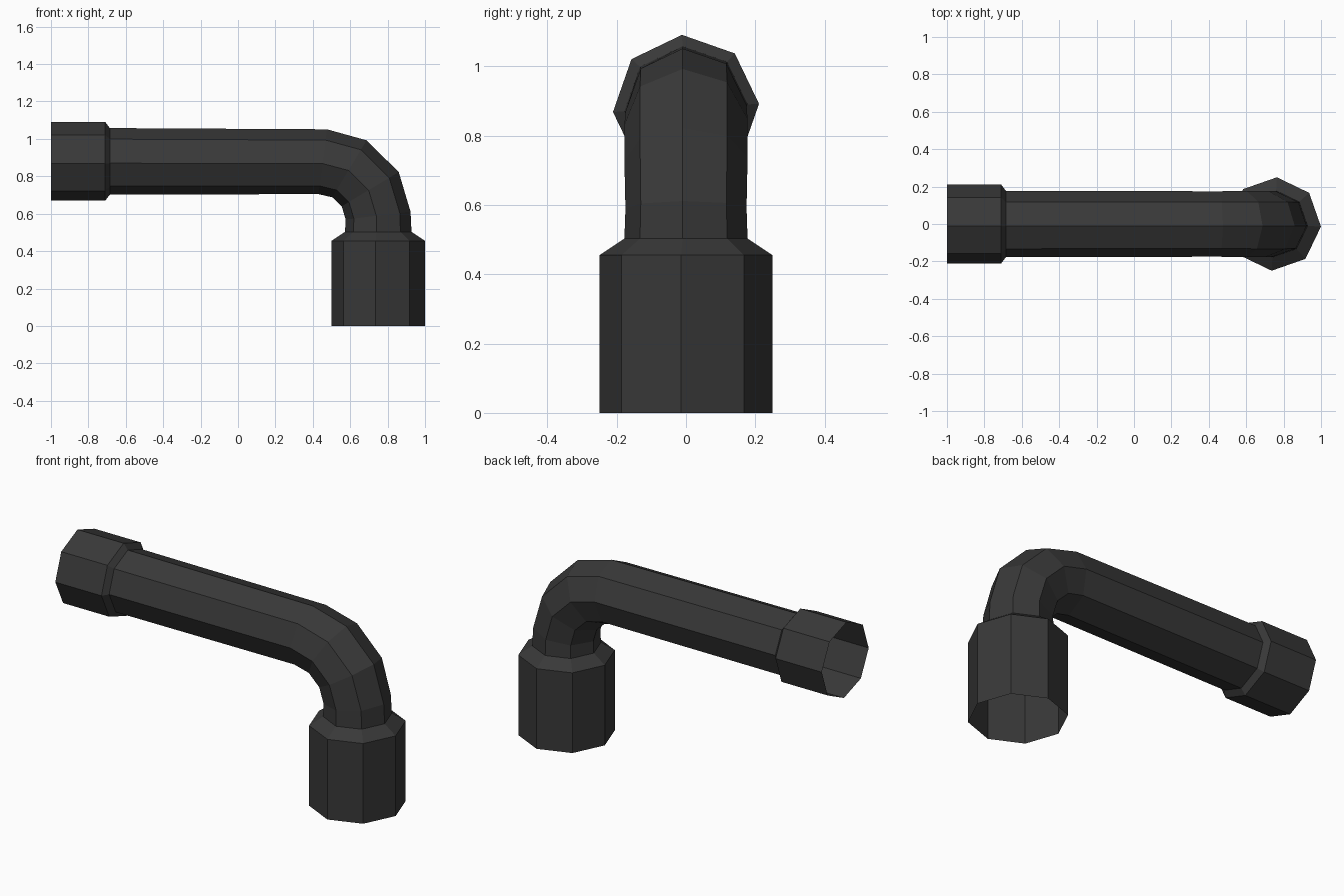
import bpy, bmesh
from math import sin, cos, radians
from mathutils import Vector

cube = bpy.data.objects.get("Cube")
if cube:
    bpy.data.objects.remove(cube, do_unlink=True)

SIDES = 8
TWIST = radians(3.2)

# Single dark plastic material
mat = bpy.data.materials.new("dark_grey")
mat.use_nodes = True
colour = (0.04, 0.04, 0.04, 1)
mat.diffuse_color = colour
bsdf = mat.node_tree.nodes["Principled BSDF"]
bsdf.inputs["Base Color"].default_value = colour
bsdf.inputs["Roughness"].default_value = 0.8


def tube(name, stations):
    """Open flat-sided tube through rings given as (x, z, tilt, radius)."""
    bm = bmesh.new()
    rings = []
    for x, z, tilt, radius in stations:
        up = Vector((sin(radians(tilt)), 0, cos(radians(tilt))))
        side = Vector((0, -1, 0))
        ring = []
        for k in range(SIDES):
            t = TWIST + k * radians(360 / SIDES)
            ring.append(bm.verts.new(Vector((x, 0, z)) + radius * (cos(t) * up + sin(t) * side)))
        rings.append(ring)
    for a, b in zip(rings, rings[1:]):
        for k in range(SIDES):
            n = (k + 1) % SIDES
            bm.faces.new((a[k], a[n], b[n], b[k]))
    mesh = bpy.data.meshes.new(name)
    bm.to_mesh(mesh)
    bm.free()
    mesh.materials.append(mat)
    obj = bpy.data.objects.new(name, mesh)
    bpy.context.collection.objects.link(obj)
    return obj


# Wide open collar with a small chamfer down to the pipe
tube("end_collar", [(-1, 0.88, 0, 0.211), (-0.71, 0.88, 0, 0.211), (-0.685, 0.88, 0, 0.178)])

# Straight pipe and mitred elbow turning downward
tube("bent_pipe", [
    (-0.685, 0.88, 0, 0.178),
    (0.453, 0.878, 7.5, 0.175),
    (0.596, 0.84, 31, 0.178),
    (0.707, 0.731, 59, 0.178),
    (0.749, 0.59, 83, 0.175),
    (0.75, 0.503, 90, 0.178),
])

# Large open socket with a sloped shoulder
tube("lower_socket", [(0.75, 0.503, 90, 0.178), (0.75, 0.455, 90, 0.25), (0.75, 0, 90, 0.25)])
